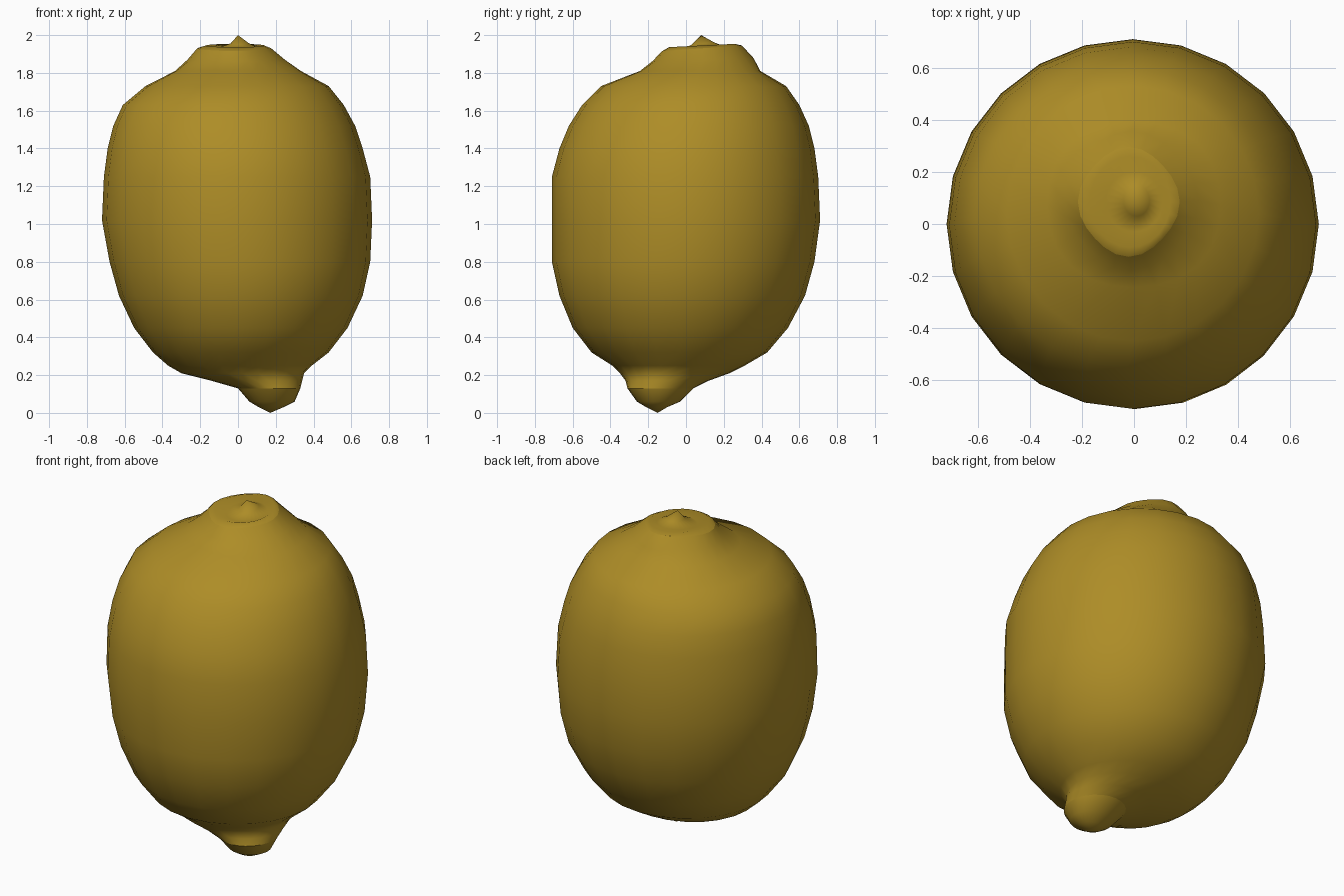
import bpy
import bmesh
from math import cos, sin, pi
from mathutils import Vector

cube = bpy.data.objects.get("Cube")
if cube:
    bpy.data.objects.remove(cube, do_unlink=True)

SIDES = 24

# One ochre yellow for the whole fruit
yellow = bpy.data.materials.new("lemon yellow")
yellow.use_nodes = True
colour = (0.42, 0.265, 0.02, 1)
yellow.diffuse_color = colour
shader = yellow.node_tree.nodes["Principled BSDF"]
shader.inputs["Base Color"].default_value = colour
shader.inputs["Roughness"].default_value = 0.6


def ring_points(height, left, right, front, back, tilt=0, pucker=0):
    """Oval ring through four extents, optionally tilted and drawn in between four lobes."""
    middle = Vector(((left + right) / 2, (front + back) / 2, height))
    points = []
    for i in range(SIDES):
        angle = 2 * pi * i / SIDES
        size = 1 + pucker * cos(4 * angle)
        x = cos(angle) * size * (right - left) / 2
        y = sin(angle) * size * (back - front) / 2
        points.append(middle + Vector((x, y, tilt * y)))
    return points


def loft(name, rings, bottom=None, top=None):
    """Skin a stack of rings, closing either end on a point."""
    bm = bmesh.new()
    loops = [[bm.verts.new(p) for p in ring_points(*ring)] for ring in rings]
    for low, high in zip(loops, loops[1:]):
        for i in range(SIDES):
            j = (i + 1) % SIDES
            bm.faces.new((low[i], low[j], high[j], high[i]))
    for point, loop in ((bottom, loops[0]), (top, loops[-1])):
        if point:
            tip = bm.verts.new(point)
            for i in range(SIDES):
                bm.faces.new((loop[i], loop[(i + 1) % SIDES], tip))
    bmesh.ops.recalc_face_normals(bm, faces=bm.faces)
    mesh = bpy.data.meshes.new(name)
    bm.to_mesh(mesh)
    bm.free()
    mesh.materials.append(yellow)
    mesh.shade_smooth()
    obj = bpy.data.objects.new(name, mesh)
    bpy.context.collection.objects.link(obj)
    return obj


# Rings shared by neighbouring parts: height, left, right, front, back, tilt, pucker
nub_rim = (0.13, 0.0, 0.33, -0.31, 0.04)
scar_rim = (1.93, -0.21, 0.17, -0.12, 0.29, 0.07, 0.03)

# Rind: lopsided barrel, drawn down to the nub and up to the stem
rind = loft("rind", [
    nub_rim,
    (0.17, -0.14, 0.34, -0.32, 0.12),
    (0.21, -0.3, 0.35, -0.35, 0.23),
    (0.25, -0.37, 0.39, -0.39, 0.31),
    (0.32, -0.45, 0.48, -0.5, 0.43),
    (0.45, -0.55, 0.58, -0.6, 0.54),
    (0.62, -0.63, 0.66, -0.67, 0.63),
    (0.8, -0.68, 0.7, -0.71, 0.68),
    (1.02, -0.72, 0.71, -0.71, 0.71),
    (1.25, -0.71, 0.7, -0.71, 0.7),
    (1.4, -0.69, 0.66, -0.67, 0.68),
    (1.52, -0.66, 0.62, -0.62, 0.65),
    (1.63, -0.61, 0.56, -0.55, 0.6),
    (1.73, -0.49, 0.48, -0.45, 0.53),
    (1.81, -0.34, 0.34, -0.25, 0.4, 0, -0.02),
    (1.87, -0.26, 0.24, -0.17, 0.35, 0.03, 0.03),
    scar_rim,
])

# Blossom nub: rounded point under the fruit, off to one side
blossom_nub = loft("blossom_nub", [
    (0.03, 0.11, 0.24, -0.21, -0.1),
    (0.06, 0.06, 0.3, -0.26, -0.03),
    nub_rim,
], bottom=(0.17, -0.15, 0))

# Stem scar: raised lip, shallow dish and small peak
stem_scar = loft("stem_scar", [
    scar_rim,
    (1.945, -0.17, 0.14, -0.09, 0.26, 0.05),
    (1.93, -0.11, 0.11, -0.03, 0.2, 0.1),
    (1.955, -0.04, 0.06, 0.03, 0.15, 0.1),
], top=(0, 0.08, 2))
